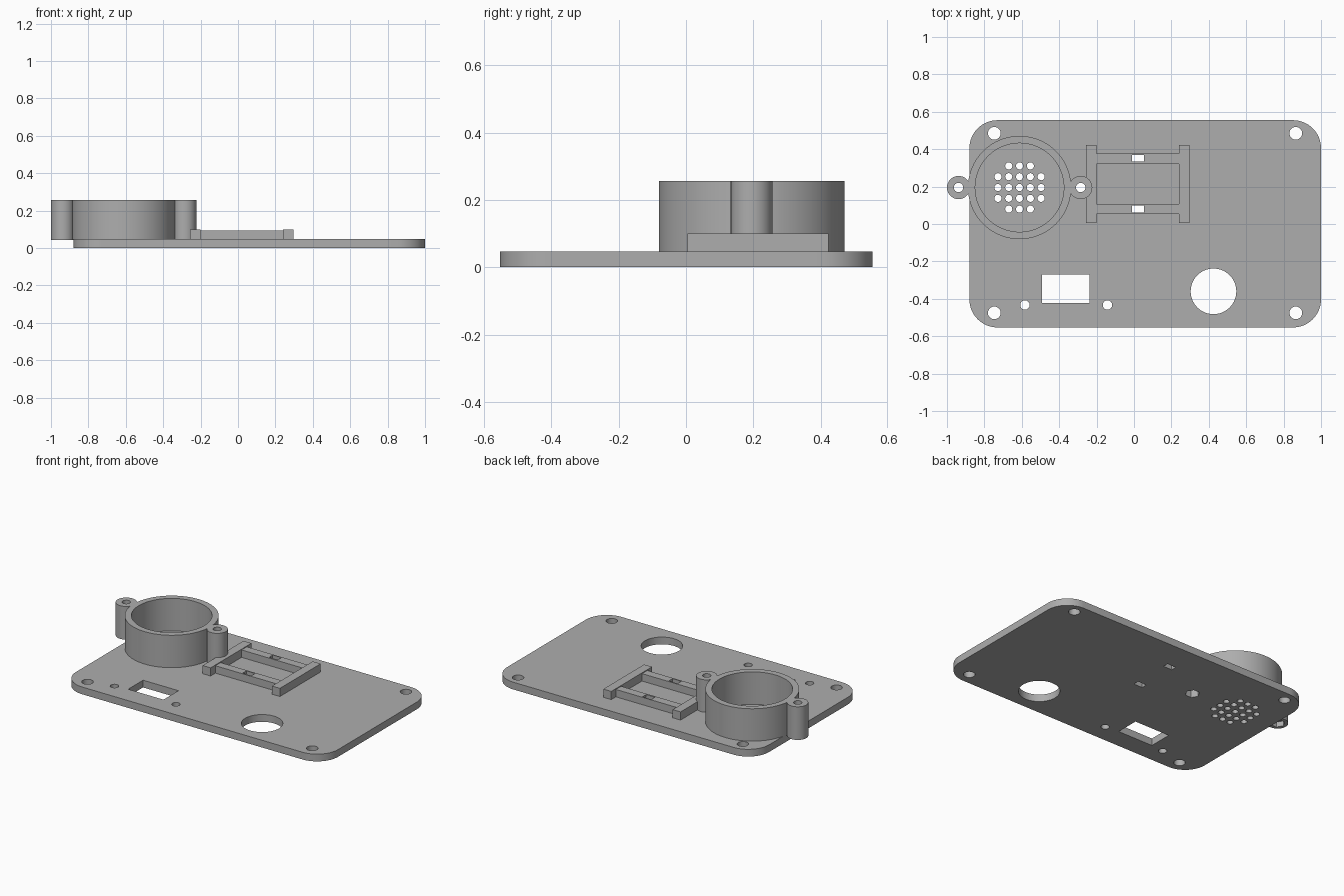
import bpy, bmesh, math

if "Cube" in bpy.data.objects:
    bpy.data.objects.remove(bpy.data.objects["Cube"])

grey = bpy.data.materials.new("plain grey")
grey.diffuse_color = (0.42, 0.42, 0.42, 1)
grey.use_nodes = True
grey.node_tree.nodes["Principled BSDF"].inputs["Base Color"].default_value = grey.diffuse_color


def circle(x, y, r, n=64):
    return [(x + r * math.cos(2 * math.pi * i / n), y + r * math.sin(2 * math.pi * i / n))
            for i in range(n)]


def rect(x0, x1, y0, y1):
    return [(x0, y0), (x1, y0), (x1, y1), (x0, y1)]


def rounded_rect(x0, x1, y0, y1, r, n=16):
    pts = []
    corners = [(x1 - r, y1 - r), (x0 + r, y1 - r), (x0 + r, y0 + r), (x1 - r, y0 + r)]
    for k, (cx, cy) in enumerate(corners):
        for i in range(n + 1):
            a = math.pi / 2 * (k + i / n)
            pts.append((cx + r * math.cos(a), cy + r * math.sin(a)))
    return pts


def slab(name, z0, z1, *loops):
    """Extrude an outline (first loop) with holes (other loops) from z0 to z1."""
    cu = bpy.data.curves.new(name, 'CURVE')
    cu.dimensions = '2D'
    cu.fill_mode = 'BOTH'
    cu.extrude = (z1 - z0) / 2
    for pts in loops:
        sp = cu.splines.new('POLY')
        sp.points.add(len(pts) - 1)
        for p, (x, y) in zip(sp.points, pts):
            p.co = (x, y, 0, 1)
        sp.use_cyclic_u = True
    tmp = bpy.data.objects.new(name + "_outline", cu)
    bpy.context.collection.objects.link(tmp)
    bpy.context.view_layer.update()
    me = bpy.data.meshes.new_from_object(
        tmp.evaluated_get(bpy.context.evaluated_depsgraph_get()))
    bpy.data.objects.remove(tmp)
    bm = bmesh.new()
    bm.from_mesh(me)
    bmesh.ops.remove_doubles(bm, verts=bm.verts, dist=1e-5)
    bmesh.ops.translate(bm, verts=bm.verts, vec=(0, 0, (z0 + z1) / 2))
    bmesh.ops.recalc_face_normals(bm, faces=bm.faces)
    bm.to_mesh(me)
    bm.free()
    me.materials.clear()
    me.materials.append(grey)
    ob = bpy.data.objects.new(name, me)
    bpy.context.collection.objects.link(ob)
    bpy.ops.object.select_all(action='DESELECT')
    ob.select_set(True)
    bpy.context.view_layer.objects.active = ob
    bpy.ops.object.shade_smooth_by_angle(angle=math.radians(30))
    return ob


SX, SY = -0.612, 0.195               # speaker centre
TOP, SINK = 0.047, 0.042             # plate top, bottom of the raised parts
EARS = (-0.938, -0.285)              # screw ear centres
SLOTS = [rect(-0.01, 0.053, 0.333, 0.37), rect(-0.01, 0.053, 0.062, 0.10)]

# Panel: all openings
holes = [circle(x, y, 0.034, 32) for x in (-0.747, 0.865) for y in (-0.475, 0.485)]
holes += [circle(x, -0.433, 0.025, 32) for x in (-0.583, -0.142)]
holes += [rect(-0.492, -0.238, -0.423, -0.27), circle(0.425, -0.36, 0.122)]
holes += [circle(SX + 0.0577 * i, SY + 0.0577 * j, 0.019, 24)
          for i in range(-2, 3) for j in range(-2, 3) if abs(i * j) < 4]
holes += SLOTS + [circle(EARS[1], SY, 0.044, 6)]      # hexagonal nut recess
slab("panel", 0, TOP, rounded_rect(-0.88, 1.0, -0.553, 0.555, 0.15), *holes)

# Speaker ring with two screw ears, each with a nut recess below
slab("speaker_ring", SINK, 0.257, circle(SX, SY, 0.276, 96), circle(SX, SY, 0.237, 96))
for side, x in zip(("left", "right"), EARS):
    slab(side + "_ear_base", SINK, 0.075, circle(x, SY, 0.062, 48), circle(x, SY, 0.044, 6))
    slab(side + "_ear", 0.075, 0.257, circle(x, SY, 0.062, 48), circle(x, SY, 0.025, 32))

# Display frame: two posts and two slotted rails
slab("frame_left_post", SINK, 0.10, rect(-0.257, -0.20, 0.005, 0.423))
slab("frame_right_post", SINK, 0.10, rect(0.24, 0.297, 0.005, 0.423))
slab("frame_back_rail", SINK, 0.095, rect(-0.21, 0.25, 0.322, 0.376), SLOTS[0])
slab("frame_front_rail", SINK, 0.095, rect(-0.21, 0.25, 0.054, 0.108), SLOTS[1])
